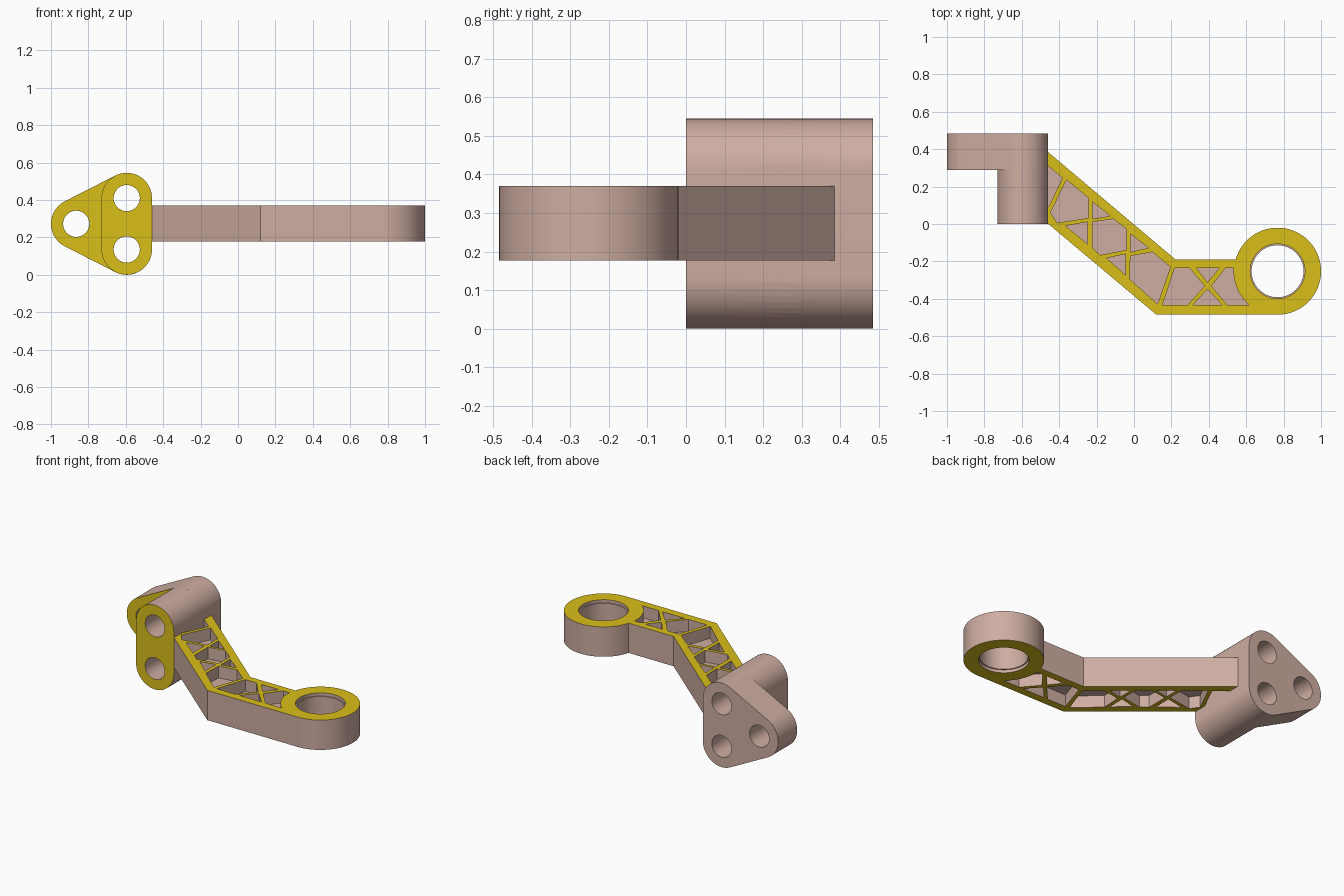
import bpy, bmesh
from math import sin, cos, radians, pi

if "Cube" in bpy.data.objects:
    bpy.data.objects.remove(bpy.data.objects["Cube"])

SEG = 64
ARM_LO, ARM_HI = 0.177, 0.37
WEB_LO, WEB_HI = 0.254, 0.293
RING = (0.7675, -0.2525)
UP, LOW, SIDE = (-0.595, 0.41), (-0.595, 0.135), (-0.865, 0.2725)


def arc(c, r, a0, a1, n):
    return [(c[0] + r * cos(radians(a0 + (a1 - a0) * i / n)),
             c[1] + r * sin(radians(a0 + (a1 - a0) * i / n))) for i in range(n + 1)]


def circle(c, r):
    return arc(c, r, 0, 360, SEG)[:-1]


def hull(circles, r):
    """Outline wrapped around equal circles given in counter-clockwise order."""
    from math import atan2, degrees
    pts, n = [], len(circles)
    for i, c in enumerate(circles):
        p, q = circles[i - 1], circles[(i + 1) % n]
        a0 = degrees(atan2(c[1] - p[1], c[0] - p[0])) - 90
        a1 = degrees(atan2(q[1] - c[1], q[0] - c[0])) - 90
        while a1 <= a0:
            a1 += 360
        pts += arc(c, r, a0, a1, 24)
    return pts


def prisms(name, parts, axis='Z'):
    """Extrude several 2D outlines (outline, lo, hi) along an axis into one object."""
    bm = bmesh.new()
    for pts, lo, hi in parts:
        rows = []
        for h in (lo, hi):
            rows.append([bm.verts.new((u, v, h) if axis == 'Z' else (u, h, v)) for u, v in pts])
        n = len(pts)
        bm.faces.new(rows[0])
        bm.faces.new(rows[1])
        for i in range(n):
            j = (i + 1) % n
            bm.faces.new((rows[0][i], rows[0][j], rows[1][j], rows[1][i]))
    bmesh.ops.recalc_face_normals(bm, faces=bm.faces)
    me = bpy.data.meshes.new(name)
    bm.to_mesh(me)
    bm.free()
    ob = bpy.data.objects.new(name, me)
    bpy.context.collection.objects.link(ob)
    return ob


def boolean(ob, other, op='DIFFERENCE'):
    m = ob.modifiers.new(op, 'BOOLEAN')
    m.operation, m.object, m.solver = op, other, 'EXACT'
    bpy.context.view_layer.objects.active = ob
    bpy.ops.object.modifier_apply(modifier=m.name)
    bpy.data.objects.remove(other)


def material(name, col):
    m = bpy.data.materials.new(name)
    m.diffuse_color = (*col, 1)
    m.use_nodes = True
    m.node_tree.nodes["Principled BSDF"].inputs["Base Color"].default_value = m.diffuse_color
    return m


body = material("cast_body", (0.62, 0.42, 0.36))
machined = material("machined_face", (0.70, 0.52, 0.01))


def finish(ob, is_machined):
    me = ob.data
    me.materials.clear()
    me.materials.append(body)
    me.materials.append(machined)
    for p in me.polygons:
        p.material_index = 1 if is_machined(p) else 0
    bpy.ops.object.select_all(action='DESELECT')
    ob.select_set(True)
    bpy.context.view_layer.objects.active = ob
    bpy.ops.object.shade_smooth_by_angle(angle=radians(30))


# Mounting bracket: three-hole plate with a two-hole boss in front
bracket = prisms("mounting_bracket", [(hull([UP, SIDE, LOW], 0.135), 0.29, 0.485)], 'Y')
boolean(bracket, prisms("boss", [(hull([UP, LOW], 0.135), 0.0, 0.29)], 'Y'), 'UNION')
boolean(bracket, prisms("bolt_holes", [(circle(c, 0.07), -0.1, 0.6) for c in (UP, LOW, SIDE)], 'Y'))
finish(bracket, lambda p: p.normal.y < -0.95)

# Arm: bent bar ending in a round eye
arm = prisms("arm", [([(-0.46, 0.385), (-0.46, 0.002), (0.12, -0.485)]
                      + arc(RING, 0.2325, -90, 164.4, 56) + [(0.222, -0.19)], ARM_LO, ARM_HI)])

# Truss pockets cut from both faces, leaving a thin web
pockets = [
    [(-.5, .345), (-.382, .246), (-.457, .09), (-.5, .09)],
    [(-.361, .236), (-.243, .139), (-.243, .032), (-.41, .006), (-.447, .06)],
    [(-.222, .118), (-.126, .043), (-.222, .027)],
    [(-.366, -.01), (-.249, .011), (-.249, -.107)],
    [(-.222, .011), (-.11, .027), (-.04, -.027), (-.04, -.139), (-.18, -.166), (-.222, -.128)],
    [(-.019, -.053), (.078, -.128), (-.019, -.15)],
    [(-.147, -.182), (-.045, -.161), (-.045, -.273)],
    [(-.019, -.171), (.099, -.15), (.195, -.23), (.126, -.428), (-.024, -.294)],
    [(.217, -.235), (.297, -.235), (.377, -.332), (.286, -.434), (.152, -.434)],
    [(.334, -.235), (.457, -.235), (.393, -.311)],
    [(.313, -.434), (.393, -.348), (.473, -.434)],
    [(.414, -.332), (.489, -.235)] + arc(RING, 0.235, 175.7, 230.6, 14) + [(.5, -.434)],
]
boolean(arm, prisms("pocket_cutter", [(p, lo, hi) for p in pockets
                                      for lo, hi in ((0.1, WEB_LO), (WEB_HI, 0.45))]))

# Eye bore with a shallow step at each end
boolean(arm, prisms("bore", [(circle(RING, 0.139), 0.1, 0.45)]))
boolean(arm, prisms("bore_steps", [(circle(RING, 0.146), 0.1, ARM_LO + 0.02),
                                   (circle(RING, 0.146), ARM_HI - 0.02, 0.45)]))
finish(arm, lambda p: abs(p.normal.z) > 0.95
       and (p.center.z > ARM_HI - 0.005 or p.center.z < ARM_LO + 0.005))
